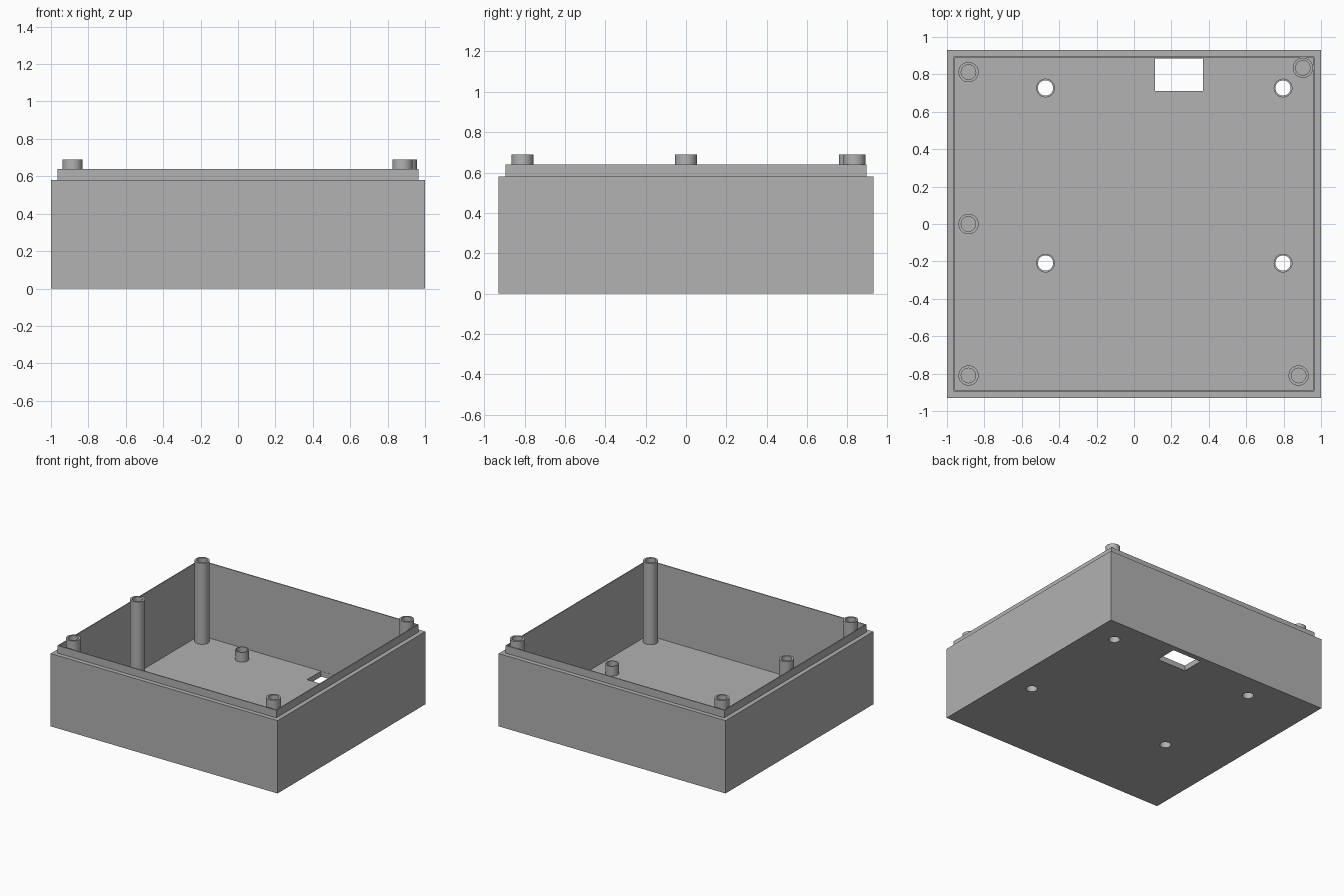
import bpy
import bmesh
import math

cube = bpy.data.objects.get("Cube")
if cube:
    bpy.data.objects.remove(cube, do_unlink=True)

FLOOR, RIM, LIP, POST_TOP, STANDOFF_TOP = 0.043, 0.58, 0.64, 0.69, 0.12
SIDES = 32

grey = bpy.data.materials.new("plain grey")
grey.use_nodes = True
colour = (0.445, 0.445, 0.445, 1)
grey.diffuse_color = colour
grey.node_tree.nodes["Principled BSDF"].inputs["Base Color"].default_value = colour


def loft(name, rings, closed=False):
    """Join equal-length rings of points; cap the ends or close the loop."""
    bm = bmesh.new()
    loops = [[bm.verts.new(p) for p in ring] for ring in rings]
    pairs = list(zip(loops, loops[1:]))
    if closed:
        pairs.append((loops[-1], loops[0]))
    else:
        bm.faces.new(loops[0])
        bm.faces.new(loops[-1])
    for a, b in pairs:
        for i in range(len(a)):
            j = (i + 1) % len(a)
            bm.faces.new((a[i], a[j], b[j], b[i]))
    bmesh.ops.recalc_face_normals(bm, faces=bm.faces)
    mesh = bpy.data.meshes.new(name)
    bm.to_mesh(mesh)
    bm.free()
    mesh.materials.append(grey)
    obj = bpy.data.objects.new(name, mesh)
    bpy.context.collection.objects.link(obj)
    return obj


def rectangle(hx, hy, z, cx=0, cy=0):
    return [(cx + sx * hx, cy + sy * hy, z)
            for sx, sy in ((-1, -1), (1, -1), (1, 1), (-1, 1))]


def circle(x, y, r, z):
    angles = [2 * math.pi * i / SIDES for i in range(SIDES)]
    return [(x + r * math.cos(a), y + r * math.sin(a), z) for a in angles]


def smooth(obj):
    bpy.ops.object.select_all(action="DESELECT")
    obj.select_set(True)
    bpy.context.view_layer.objects.active = obj
    bpy.ops.object.shade_smooth_by_angle(angle=math.radians(30))


def tube(name, x, y, outer, inner, bottom, top):
    obj = loft(name, [circle(x, y, outer, bottom), circle(x, y, outer, top),
                      circle(x, y, inner, top), circle(x, y, inner, bottom)],
               closed=True)
    smooth(obj)


def cut(target, cutter):
    mod = target.modifiers.new("cut", "BOOLEAN")
    mod.operation = "DIFFERENCE"
    mod.solver = "EXACT"
    mod.object = cutter
    bpy.context.view_layer.objects.active = target
    bpy.ops.object.modifier_apply(modifier=mod.name)
    bpy.data.objects.remove(cutter, do_unlink=True)


# Open box: outer wall, stepped lip, inner wall and floor
case = loft("case_shell", [
    rectangle(1, 0.93, 0), rectangle(1, 0.93, RIM),
    rectangle(0.965, 0.895, RIM), rectangle(0.965, 0.895, LIP),
    rectangle(0.957, 0.887, LIP), rectangle(0.957, 0.887, FLOOR)])

# Cable opening through the floor beside the back wall
cut(case, loft("opening_cutter", [rectangle(0.128, 0.088, z, 0.24, 0.798)
                                  for z in (-0.1, 0.1)]))

# Hollow standoffs with holes through the floor
for x, side in ((-0.473, "right"), (0.797, "left")):
    for y, end in ((0.727, "back"), (-0.209, "front")):
        cut(case, loft("hole_cutter", [circle(x, y, 0.041, z) for z in (-0.1, 0.1)]))
        tube(f"standoff_{end}_{side}", x, y, 0.05, 0.041, FLOOR, STANDOFF_TOP)
smooth(case)

# Tall hollow screw posts
posts = {"back_right": (-0.885, 0.812), "middle_right": (-0.885, 0),
         "front_right": (-0.885, -0.81), "front_left": (0.88, -0.81),
         "back_left": (0.903, 0.835)}
for place, (x, y) in posts.items():
    tube(f"screw_post_{place}", x, y, 0.054, 0.039, FLOOR, POST_TOP)
